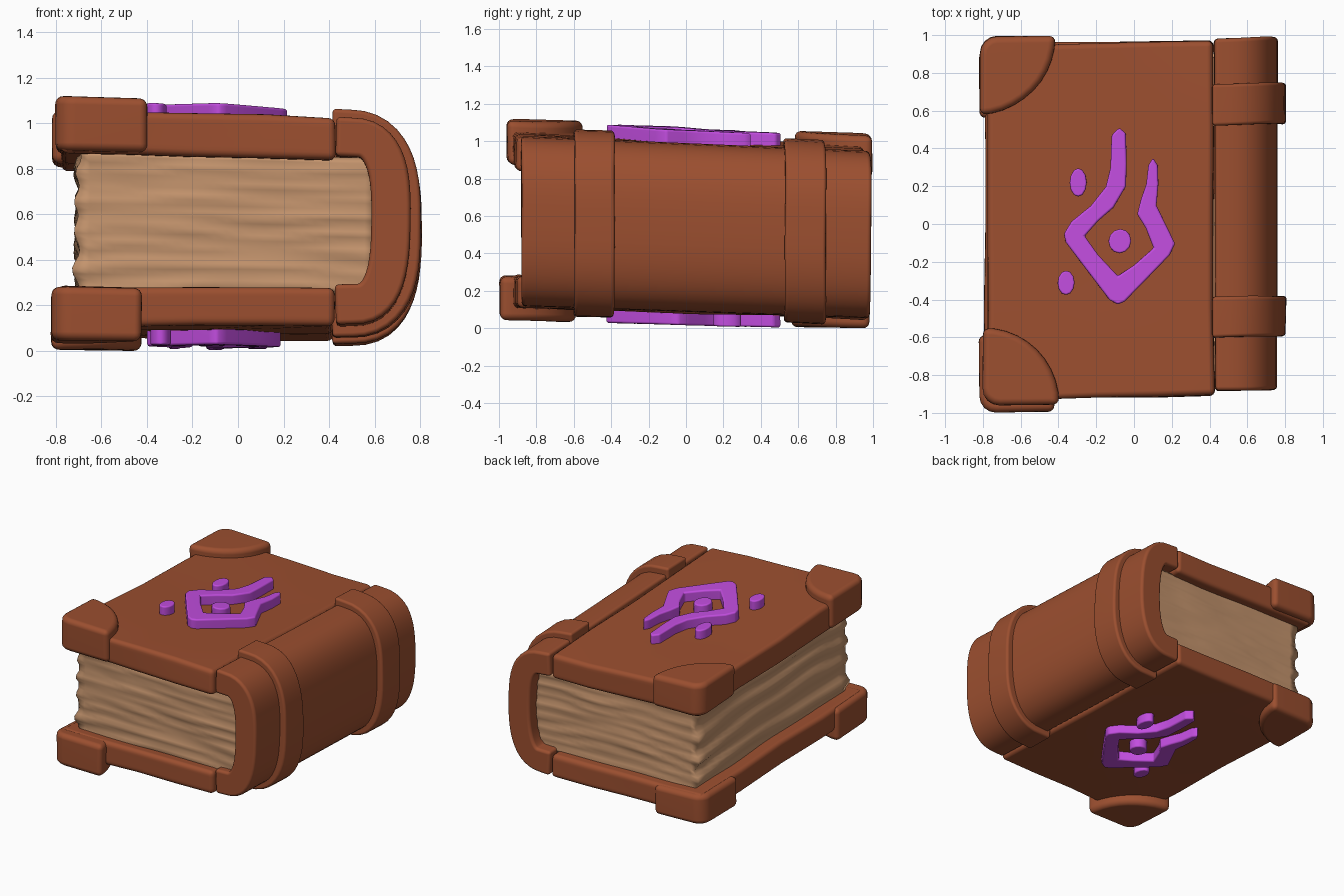
import bpy, bmesh, math
from mathutils import Vector, noise

if "Cube" in bpy.data.objects:
    bpy.data.objects.remove(bpy.data.objects["Cube"])


def material(name, rgb):
    m = bpy.data.materials.new(name)
    m.diffuse_color = (*rgb, 1)
    m.use_nodes = True
    m.node_tree.nodes["Principled BSDF"].inputs["Base Color"].default_value = m.diffuse_color
    return m


LEATHER = material("brown leather", (0.33, 0.078, 0.029))
PAPER = material("tan paper", (0.56, 0.30, 0.155))
PURPLE = material("purple rune", (0.54, 0.075, 0.74))


def warp(v, wobble):
    # the whole book leans a little, with slightly uneven surfaces
    x, y, z = v
    n = noise.noise_vector(Vector((x, y, z)) * 2.5) * wobble
    return Vector((x, y + 0.02 * x, z - y * (0.03 + 0.015 * z) - 0.03 * x * z)) + n


def finish(name, bm, mat, bevel=0.0, wobble=0.008):
    bmesh.ops.recalc_face_normals(bm, faces=bm.faces)
    if bevel:
        edges = [e for e in bm.edges if len(e.link_faces) == 2 and e.calc_face_angle() > 0.62]
        bmesh.ops.bevel(bm, geom=edges, offset=bevel, offset_type='OFFSET', segments=4,
                        profile=0.5, affect='EDGES', clamp_overlap=True)
    for v in bm.verts:
        v.co = warp(v.co, wobble)
    for f in bm.faces:
        f.smooth = True
    me = bpy.data.meshes.new(name)
    bm.to_mesh(me)
    bm.free()
    me.materials.append(mat)
    ob = bpy.data.objects.new(name, me)
    bpy.context.collection.objects.link(ob)
    ob.modifiers.new("normals", 'WEIGHTED_NORMAL')
    return ob


def prism(name, outline, lo, hi, axis, mat, bevel, wobble=0.008):
    # extrude a 2D outline along z (x, y outline) or along y (x, z outline)
    bm = bmesh.new()
    put = (lambda p, h: (p[0], p[1], h)) if axis == 'z' else (lambda p, h: (p[0], h, p[1]))
    a = [bm.verts.new(put(p, lo)) for p in outline]
    b = [bm.verts.new(put(p, hi)) for p in outline]
    bm.faces.new(a)
    bm.faces.new(b[::-1])
    for i in range(len(a)):
        j = (i + 1) % len(a)
        bm.faces.new((a[i], b[i], b[j], a[j]))
    return finish(name, bm, mat, bevel, wobble)


def block(lo, hi, cuts):
    bm = bmesh.new()
    bmesh.ops.create_cube(bm, size=1)
    bmesh.ops.subdivide_edges(bm, edges=bm.edges[:], cuts=cuts, use_grid_fill=True)
    for v in bm.verts:
        v.co = [l + (c + 0.5) * (h - l) for l, h, c in zip(lo, hi, v.co)]
    return bm


# covers
finish("top_cover", block((-0.775, -0.915, 0.815), (0.42, 0.965, 1.0), 3), LEATHER, 0.03, 0.012)
finish("bottom_cover", block((-0.79, -0.915, 0.085), (0.42, 0.965, 0.25), 3), LEATHER, 0.03, 0.012)

# page block with wavy layered sides
bm = block((-0.705, -0.83, 0.23), (0.61, 0.88, 0.83), 23)
for v in bm.verts:
    x, y, z = v.co
    drift = noise.noise(Vector((x * 2, y * 2, z * 3)))
    r = 0.013 * math.sin(z * 42 + 2.5 * drift) + 0.012 * noise.noise(Vector((x * 2, y * 2, z * 16)))
    if x < -0.70:
        v.co.x -= r
    if y < -0.82 or y > 0.87:
        v.co.y += math.copysign(r, y)
finish("pages", bm, PAPER, 0, 0.006)


# spine and straps share one C-shaped centreline
def c_outline(outer, inner, tip):
    path = [(tip, 0.918)]
    for i in range(25):
        t = math.pi / 2 - math.pi * i / 24
        c, s = max(math.cos(t), 0), math.sin(t)
        path.append((0.50 + 0.17 * c ** 0.75, 0.55 + math.copysign(abs(s) ** 0.75, s) * 0.365))
    path.append((tip, 0.182))
    out, inn = [], []
    for i, p in enumerate(path):
        q, r = path[max(i - 1, 0)], path[min(i + 1, len(path) - 1)]
        d = Vector((r[0] - q[0], r[1] - q[1])).normalized()
        n = Vector((-d.y, d.x))
        out.append(Vector(p) + n * outer)
        inn.append(Vector(p) - n * inner)
    return out + inn[::-1]


prism("spine", c_outline(0.09, 0.085, 0.425), -0.892, 0.975, 'y', LEATHER, 0.045)
for name, lo, hi in (("front_strap", -0.612, -0.395), ("back_strap", 0.515, 0.735)):
    prism(name, c_outline(0.136, 0.088, 0.412), lo, hi, 'y', LEATHER, 0.035)


# corner guards: rounded outside, quarter-ellipse inside
def guard(name, xo, yo, lo, hi):
    s = math.copysign(1, yo)
    pts = []
    for i in range(5):
        t = math.pi / 2 * i / 4
        pts.append((xo + 0.09 - 0.09 * math.cos(t), yo - s * (0.09 - 0.09 * math.sin(t))))
    for i in range(11):
        t = math.pi / 2 * i / 10
        pts.append((xo + 0.40 * math.cos(t), yo - s * 0.41 * math.sin(t)))
    prism(name, pts, lo, hi, 'z', LEATHER, 0.035)


guard("top_front_corner", -0.80, -0.945, 0.825, 1.058)
guard("top_back_corner", -0.815, 1.008, 0.83, 1.062)
guard("bottom_front_corner", -0.82, -0.985, 0.02, 0.245)
guard("bottom_back_corner", -0.82, 0.985, 0.03, 0.245)

# rune on both covers, turned over on the underside
FLAME = [(-0.08, 0.51), (-0.045, 0.48), (-0.04, 0.32), (-0.045, 0.2), (-0.11, 0.09), (-0.19, 0.02),
         (-0.26, -0.06), (-0.19, -0.16), (-0.085, -0.275), (0.0, -0.22), (0.105, -0.13),
         (0.06, -0.02), (0.015, 0.05), (0.035, 0.13), (0.063, 0.21), (0.075, 0.31), (0.1, 0.35),
         (0.125, 0.31), (0.128, 0.21), (0.118, 0.095), (0.175, -0.02), (0.22, -0.11), (0.19, -0.17),
         (0.04, -0.32), (-0.05, -0.41), (-0.085, -0.425), (-0.13, -0.4), (-0.28, -0.2),
         (-0.36, -0.09), (-0.37, -0.045), (-0.33, 0.02), (-0.23, 0.1), (-0.15, 0.2), (-0.125, 0.3),
         (-0.12, 0.47)]


def rune(side, turn, lo, hi, dots):
    prism(side + "_rune", [(turn(x), y) for x, y in FLAME], lo, hi, 'z', PURPLE, 0.012, 0.004)
    for i, (cx, cy, rx, ry) in enumerate(dots):
        ring = [(cx + rx * math.cos(k * math.pi / 6), cy + ry * math.sin(k * math.pi / 6)) for k in range(12)]
        prism(f"{side}_rune_dot_{i + 1}", ring, lo, hi - 0.005, 'z', PURPLE, 0.01, 0.004)


rune("top", lambda x: x, 0.97, 1.068,
     [(-0.075, -0.09, 0.06, 0.065), (-0.295, 0.225, 0.045, 0.075), (-0.36, -0.305, 0.045, 0.065)])
rune("bottom", lambda x: -0.18 - x, 0.02, 0.11,
     [(-0.115, -0.09, 0.06, 0.065), (0.085, 0.22, 0.045, 0.075), (-0.34, -0.32, 0.045, 0.065)])

# rest the book on the ground
low = min(v.co.z for o in bpy.data.objects for v in o.data.vertices)
for o in bpy.data.objects:
    for v in o.data.vertices:
        v.co.z -= low
